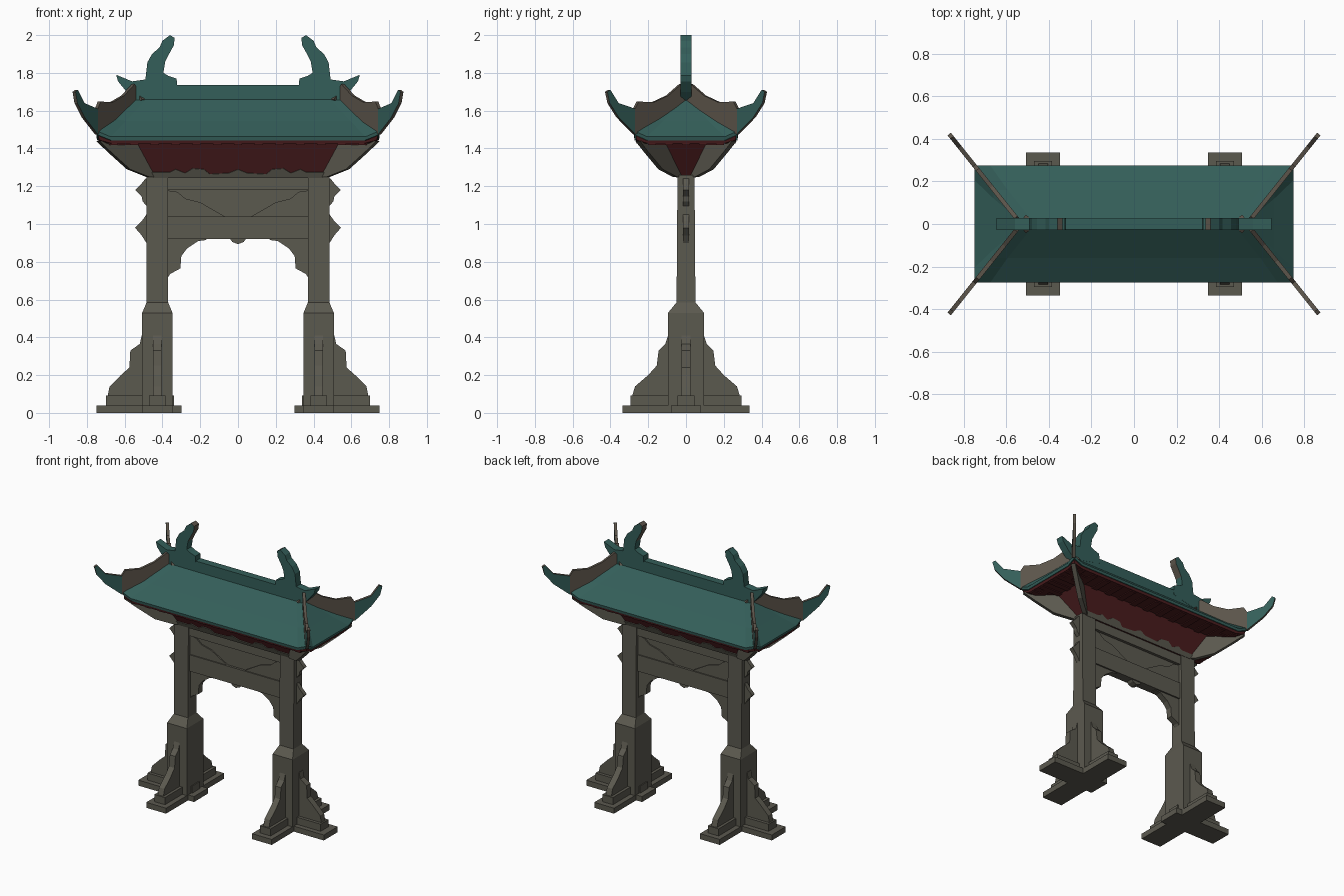
import bpy, bmesh
from mathutils import Vector as V


def material(name, rgb):
    m = bpy.data.materials.new(name)
    m.diffuse_color = (*rgb, 1)
    return m


STONE = material("grey stone", (0.105, 0.100, 0.078))
TEAL = material("teal tile", (0.034, 0.112, 0.100))
RED = material("dark red", (0.070, 0.012, 0.013))
TRIM = material("brown grey trim", (0.105, 0.088, 0.068))
GREEN = material("dark green", (0.018, 0.045, 0.025))


def finish(name, bm, mats):
    bmesh.ops.recalc_face_normals(bm, faces=bm.faces[:])
    me = bpy.data.meshes.new(name)
    bm.to_mesh(me)
    bm.free()
    for m in mats:
        me.materials.append(m)
    ob = bpy.data.objects.new(name, me)
    bpy.context.collection.objects.link(ob)
    return ob


def loft(name, rings, mat):
    """Skin a list of equal-length point rings and cap both ends."""
    bm = bmesh.new()
    rows = [[bm.verts.new(p) for p in r] for r in rings]
    n = len(rows[0])
    for a, b in zip(rows, rows[1:]):
        for i in range(n):
            bm.faces.new((a[i], a[(i + 1) % n], b[(i + 1) % n], b[i]))
    bm.faces.new(rows[0])
    bm.faces.new(rows[-1])
    return finish(name, bm, [mat])


def rect(hx, hy, z, cx=0, cy=0):
    return [(cx + sx * hx, cy + sy * hy, z) for sx, sy in ((-1, -1), (1, -1), (1, 1), (-1, 1))]


def box(name, x0, x1, y0, y1, z0, z1, mat):
    c = ((x0 + x1) / 2, (y0 + y1) / 2)
    h = (abs(x1 - x0) / 2, abs(y1 - y0) / 2)
    return loft(name, [rect(*h, z0, *c), rect(*h, z1, *c)], mat)


def prism(name, pts, mat, thick, origin=(0, 0, 0), u=(1, 0, 0), v=(0, 0, 1), edge=None):
    """Flat outline in the u/v plane, thickened both ways; edge = rim material."""
    o, u, v = V(origin), V(u), V(v)
    w = u.cross(v).normalized() * thick / 2
    ob = loft(name, [[o + u * a + v * b + w * s for a, b in pts] for s in (-1, 1)], mat)
    if edge:
        ob.data.materials.append(edge)
        for p in ob.data.polygons:
            p.material_index = int(abs(p.normal.dot(w.normalized())) < 0.5)
    return ob


# outlines, first value = distance outward
foot_x = [(0.42, 0.09), (0.69, 0.09), (0.68, 0.14), (0.62, 0.20), (0.575, 0.24),
          (0.57, 0.33), (0.52, 0.365), (0.51, 0.41), (0.42, 0.41)]
foot_y = [(0, 0.09), (0.285, 0.09), (0.27, 0.14), (0.20, 0.20), (0.155, 0.25),
          (0.145, 0.33), (0.11, 0.365), (0.095, 0.41), (0, 0.41)]
tab_high = [(0.46, 1.24), (0.49, 1.24), (0.51, 1.215), (0.545, 1.18), (0.51, 1.145),
            (0.505, 1.12), (0.48, 1.09), (0.46, 1.09)]
tab_low = [(0.46, 1.05), (0.485, 1.05), (0.51, 1.015), (0.545, 0.98), (0.51, 0.94), (0.485, 0.90), (0.46, 0.90)]
arch = [(0.39, 0.93), (0.16, 0.93), (0.17, 0.915), (0.21, 0.91), (0.27, 0.87), (0.30, 0.83),
        (0.305, 0.765), (0.36, 0.735), (0.375, 0.71), (0.39, 0.71)]
panel_wing = [(0.39, 1.04), (0.07, 1.04), (0.20, 1.115), (0.28, 1.135), (0.32, 1.17), (0.39, 1.18)]

C = 0.427
for s, side in ((-1, "left"), (1, "right")):
    # pillars and stepped feet
    loft(side + "_pillar", [rect(0.08, 0.095, 0, s * C), rect(0.08, 0.095, 0.53, s * C),
                            rect(0.057, 0.05, 0.585, s * C), rect(0.057, 0.045, 1.25, s * C)], STONE)
    box(side + "_foot_slab_x", s * 0.30, s * 0.75, -0.08, 0.08, 0, 0.04, STONE)
    box(side + "_foot_step_x", s * 0.34, s * 0.70, -0.045, 0.045, 0.04, 0.092, STONE)
    box(side + "_foot_slab_y", s * (C - 0.08), s * (C + 0.08), -0.335, 0.335, 0, 0.04, STONE)
    box(side + "_foot_step_y", s * (C - 0.043), s * (C + 0.043), -0.295, 0.295, 0.04, 0.092, STONE)
    prism(side + "_outer_foot_fin", foot_x, STONE, 0.045, u=(s, 0, 0))
    for t in (-1, 1):
        prism(side + "_cross_foot_fin", foot_y, STONE, 0.045, (s * C, 0, 0), (0, t, 0))
    # beam ends poking through, arch brackets, panel wings
    prism(side + "_upper_beam_end", tab_high, STONE, 0.03, u=(s, 0, 0))
    prism(side + "_lower_beam_end", tab_low, STONE, 0.03, u=(s, 0, 0))
    prism(side + "_arch_bracket", arch, STONE, 0.045, u=(s, 0, 0))
    prism(side + "_panel_wing", panel_wing, STONE, 0.05, u=(s, 0, 0))

# lintel
box("lower_beam", -0.38, 0.38, -0.033, 0.033, 0.92, 1.04, STONE)
box("lintel_panel", -0.38, 0.38, -0.016, 0.016, 1.03, 1.19, STONE)
box("upper_beam", -0.48, 0.48, -0.036, 0.036, 1.18, 1.26, STONE)
prism("beam_pendant", [(-0.045, 0.925), (-0.03, 0.905), (0, 0.893), (0.03, 0.905), (0.045, 0.925)], STONE, 0.05)

# red bracket housing under the roof, with grey cloud edging
loft("bracket_housing", [rect(0.45, 0.045, 1.245), rect(0.57, 0.12, 1.43)], RED)
clouds = [(-0.45, 0), (-0.46, 0.03), (-0.36, 0.03), (-0.33, 0.045), (-0.28, 0.025), (-0.24, 0.05),
          (-0.18, 0.045), (-0.15, 0.02), (-0.05, 0.025), (0, 0.045), (0.05, 0.025), (0.15, 0.02),
          (0.18, 0.045), (0.24, 0.05), (0.28, 0.025), (0.33, 0.045), (0.36, 0.03), (0.46, 0.03), (0.45, 0)]
for t in (-1, 1):
    prism("cloud_edging", clouds, STONE, 0.008, (0, t * 0.046, 1.245), v=(0, t * 0.405, 1))

# diagonal corner supports
support = [(-0.06, 1.25), (0, 1.25), (0.10, 1.29), (0.20, 1.38), (0.262, 1.44), (-0.06, 1.44)]
for s in (-1, 1):
    for t in (-1, 1):
        prism("corner_support", support, STONE, 0.03, (s * 0.48, t * 0.06, 0), (s, t * 0.75, 0))

# eave soffit, rafters and fascia
loft("soffit", [rect(0.57, 0.12, 1.425), rect(0.725, 0.25, 1.435), rect(0.725, 0.25, 1.45)], GREEN)
for i in range(13):
    x = -0.66 + i * 0.11
    for t in (-1, 1):
        box("rafter", x - 0.022, x + 0.022, t * 0.10, t * 0.255, 1.418, 1.44, RED)
for i in range(-2, 3):
    for s in (-1, 1):
        box("end_rafter", s * 0.55, s * 0.73, i * 0.09 - 0.02, i * 0.09 + 0.02, 1.418, 1.44, RED)


def roof_ring(hx, hy, z, lift):
    """Rectangle whose corners turn up."""
    fx, fy = 0.9, 0.75
    out = []
    for sx, sy in ((-1, -1), (1, -1), (1, 1), (-1, 1)):
        a = (sx * hx * fx, sy * hy, z)
        b = (sx * hx, sy * hy * fy, z)
        k = (sx * hx, sy * hy, z + lift)
        out += [b, k, a] if sx * sy > 0 else [a, k, b]
    return out


loft("fascia", [roof_ring(0.735, 0.262, 1.425, 0.02), roof_ring(0.742, 0.268, 1.45, 0.03)], RED)
loft("hipped_roof", [roof_ring(0.745, 0.272, 1.443, 0.03), roof_ring(0.75, 0.275, 1.462, 0.032),
                     roof_ring(0.66, 0.16, 1.545, 0.012), roof_ring(0.54, 0.025, 1.66, 0)], TEAL)

# hip ridges and upswept horns (first value is x; plane runs diagonally)
hip = [(0.50, 1.66), (0.555, 1.74), (0.61, 1.68), (0.67, 1.645), (0.735, 1.648), (0.75, 1.61),
       (0.75, 1.475), (0.66, 1.53)]
horn = [(0.75, 1.475), (0.75, 1.61), (0.82, 1.64), (0.855, 1.71), (0.868, 1.70), (0.858, 1.64), (0.82, 1.565)]
for s in (-1, 1):
    for t in (-1, 1):
        o, u = (0, -t * 0.6625, 0), (s, t * 1.25, 0)
        prism("hip_ridge", hip, TRIM, 0.02, o, u)
        prism("upswept_horn", horn, TEAL, 0.02, o, u, edge=TRIM)

# main ridge with curled finials
box("main_ridge", -0.54, 0.54, -0.027, 0.027, 1.63, 1.735, TEAL)
finial = [(0.32, 1.70), (0.325, 1.77), (0.37, 1.785), (0.395, 1.80), (0.385, 1.86), (0.365, 1.90),
          (0.34, 1.945), (0.335, 1.985), (0.36, 2.0), (0.40, 1.97), (0.415, 1.935), (0.455, 1.90),
          (0.48, 1.855), (0.49, 1.765), (0.56, 1.755), (0.645, 1.79), (0.635, 1.755), (0.59, 1.70), (0.54, 1.65)]
for s in (-1, 1):
    ob = prism("ridge_finial", finial, TEAL, 0.056, u=(s, 0, 0))
    ob.data.materials.append(TRIM)
    for p in ob.data.polygons:  # grey face of the curled head
        if p.center.z > 1.87 and p.normal.x * s < -0.5:
            p.material_index = 1
